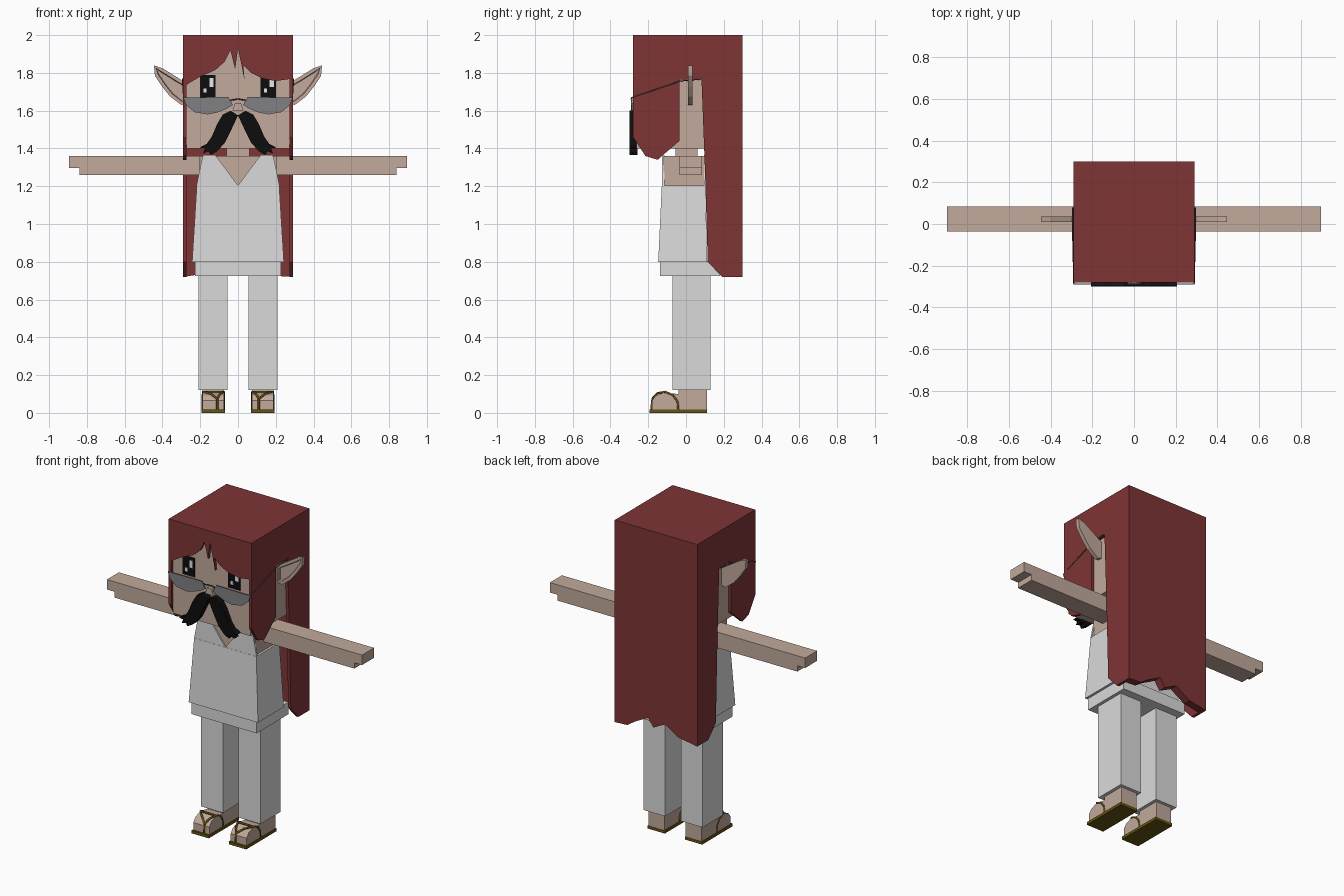
import bpy
import bmesh
from mathutils import Vector

cube = bpy.data.objects.get("Cube")
if cube:
    bpy.data.objects.remove(cube, do_unlink=True)


def material(name, r, g, b):
    m = bpy.data.materials.new(name)
    m.use_nodes = True
    m.diffuse_color = (r, g, b, 1)
    m.node_tree.nodes["Principled BSDF"].inputs["Base Color"].default_value = (r, g, b, 1)
    return m


SKIN = material("skin", .54, .40, .33)
HAIR = material("red_hair", .21, .035, .036)
CLOTH = material("white_cloth", .70, .70, .70)
BLACK = material("black", .004, .004, .004)
WHITE = material("eye_white", .9, .9, .9)
LENS = material("grey_lens", .22, .22, .23)
FRAME = material("dark_frame", .06, .06, .06)
SANDAL = material("sandal_brown", .13, .085, .006)
SIDES = (("left", 1), ("right", -1))


def finish(name, bm, mat):
    bmesh.ops.recalc_face_normals(bm, faces=bm.faces)
    me = bpy.data.meshes.new(name)
    bm.to_mesh(me)
    bm.free()
    me.materials.append(mat)
    ob = bpy.data.objects.new(name, me)
    bpy.context.collection.objects.link(ob)
    return ob


def prism(name, outline, axis, lo, hi, mat, s=1, recess=0):
    """Extrude an outline along x or y; s mirrors in x; recess insets the front."""
    bm = bmesh.new()

    def place(p, d):
        return (s * d, p[0], p[1]) if axis == "x" else (s * p[0], d, p[1])
    verts = [bm.verts.new(place(p, lo)) for p in outline]
    front = bm.faces.new(verts)
    back = [bm.verts.new(place(p, hi)) for p in outline]
    bm.faces.new(back[::-1])
    n = len(outline)
    for i in range(n):
        j = (i + 1) % n
        bm.faces.new((verts[j], verts[i], back[i], back[j]))
    bmesh.ops.recalc_face_normals(bm, faces=bm.faces)
    if recess:
        bmesh.ops.inset_region(bm, faces=[front], thickness=.018)
        bmesh.ops.inset_region(bm, faces=[front], thickness=.004, depth=-recess)
    return finish(name, bm, mat)


def box(name, x, y, z, mat, s=1):
    outline = [(x[0], z[0]), (x[1], z[0]), (x[1], z[1]), (x[0], z[1])]
    return prism(name, outline, "y", y[0], y[1], mat, s)


def tube(name, points, radius, mat, s=1):
    cu = bpy.data.curves.new(name, "CURVE")
    cu.dimensions = "3D"
    cu.bevel_depth = radius
    cu.bevel_resolution = 1
    sp = cu.splines.new("POLY")
    sp.points.add(len(points) - 1)
    for q, (x, y, z) in zip(sp.points, points):
        q.co = (s * x, y, z, 1)
    cu.use_fill_caps = True
    cu.materials.append(mat)
    ob = bpy.data.objects.new(name, cu)
    bpy.context.collection.objects.link(ob)


# Head, neck and nose
box("head", (-.272, .272), (-.262, .28), (1.4, 1.98), SKIN)
box("neck", (-.06, .06), (-.055, .06), (1.34, 1.42), SKIN)
prism("nose", [(-.03, 1.6), (.03, 1.6), (.015, 1.64), (-.015, 1.64)], "y", -.288, -.26, SKIN)

# Hair shell: crown, fringe, back and long sides
box("hair_top", (-.29, .29), (-.28, .3), (1.975, 2), HAIR)
prism("hair_fringe", [
    (-.29, 2), (-.29, 1.72), (-.26, 1.745), (-.2, 1.78), (-.12, 1.815), (-.07, 1.86),
    (-.04, 1.92), (-.015, 1.82), (0, 1.93), (.035, 1.76), (.028, 1.84), (.07, 1.8),
    (.13, 1.77), (.2, 1.757), (.29, 1.77), (.29, 2)], "y", -.28, -.255, HAIR)
prism("hair_back", [
    (-.29, 2), (-.29, .72), (-.16, .74), (-.065, .8), (.02, .757), (.055, .81),
    (.15, .76), (.2, .725), (.29, .72), (.29, 2)], "y", .25, .3, HAIR)
side_hair = [(-.28, 2), (-.28, 1.46), (-.215, 1.36), (-.15, 1.34), (-.035, 1.44),
             (-.035, 1.765), (.082, 1.765), (.1, 1.3), (.115, .8), (.19, .72), (.3, .72), (.3, 2)]

ear = [(.445, 1.84), (.44, 1.785), (.4, 1.725), (.36, 1.675), (.3, 1.63), (.265, 1.64),
       (.265, 1.74), (.32, 1.775), (.4, 1.825)]
lens = [(.29, 1.67), (.05, 1.672), (.028, 1.63), (.06, 1.61), (.11, 1.59), (.16, 1.58),
        (.23, 1.592), (.275, 1.63)]
whisker = [(0, 1.575), (.04, 1.6), (.08, 1.58), (.11, 1.53), (.14, 1.46), (.165, 1.425),
           (.205, 1.405), (.175, 1.4), (.185, 1.375), (.155, 1.385), (.145, 1.365),
           (.11, 1.385), (.07, 1.43), (.035, 1.5)]
arm = [(.2, 1.26), (.84, 1.26), (.84, 1.297), (.895, 1.297), (.895, 1.36), (.2, 1.36)]
foot = [(.11, .015), (-.18, .015), (-.18, .065), (-.16, .092), (-.12, .107), (-.04, .1),
        (-.04, .13), (.11, .13)]

for side, s in SIDES:
    prism(side + "_side_hair", side_hair, "x", .272, .29, HAIR, s)
    prism(side + "_ear", ear, "y", .01, .035, SKIN, s, recess=.01)

    # Spectacles
    prism(side + "_lens", lens, "y", -.29, -.284, LENS, s)
    tube(side + "_temple", [(.288, -.285, 1.67), (.294, -.03, 1.757), (.294, .08, 1.767)],
         .003, FRAME, s)
    # Moustache half
    prism(side + "_moustache", whisker, "y", -.3, -.258, BLACK, s)

    # Eye with two highlights, both lit from the same side
    cx = s * .16
    box(side + "_eye", (cx - .042, cx + .042), (-.267, -.26), (1.67, 1.79), BLACK)
    box(side + "_large_highlight", (cx + .008, cx + .031), (-.27, -.266), (1.725, 1.772), WHITE)
    box(side + "_small_highlight", (cx - .022, cx - .006), (-.27, -.266), (1.695, 1.718), WHITE)

    # Arm with stepped hand, trouser leg and foot
    prism(side + "_arm", arm, "y", -.035, .085, SKIN, s)
    box(side + "_trouser_leg", (.055, .208), (-.072, .13), (.12, .74), CLOTH, s)
    prism(side + "_foot", foot, "x", .075, .187, SKIN, s)

    # Sandal: sole, arched strap on each side, crossing strap and toe post
    box(side + "_sole", (.07, .192), (-.192, .112), (0, .018), SANDAL, s)
    for edge, x in (("inner", .076), ("outer", .186)):
        tube(side + "_" + edge + "_strap", [
            (x, -.04, .01), (x, -.045, .06), (x, -.07, .095), (x, -.11, .112),
            (x * .5 + .055, -.15, .104), (.11, -.178, .075)], .006, SANDAL, s)
    tube(side + "_cross_strap", [(.076, -.11, .112), (.186, -.11, .112)], .006, SANDAL, s)
    tube(side + "_toe_post", [(.11, -.178, .075), (.11, -.185, .01)], .006, SANDAL, s)

tube("spectacle_bridge", [(-.04, -.287, 1.655), (0, -.29, 1.662), (.04, -.287, 1.655)],
     .004, FRAME)

# Torso and the tapered shirt around it
box("torso", (-.205, .205), (-.118, .098), (.8, 1.36), SKIN)
bm = bmesh.new()
bmesh.ops.create_cube(bm, size=1)
for v in bm.verts:
    low = v.co.z < 0
    v.co = Vector((v.co.x * (.486 if low else .436),
                   (-.147 if low else -.128) if v.co.y < 0 else (.112 if low else .103),
                   .8 if low else 1.205))
finish("shirt_body", bm, CLOTH)
neckline = [(-.22, 1.2), (.22, 1.2), (.2, 1.3), (.185, 1.365), (.12, 1.365), (0, 1.2 + .004),
            (-.12, 1.365), (-.185, 1.365), (-.2, 1.3)]
prism("shirt_front", neckline, "y", -.127, -.115, CLOTH)
prism("shirt_back", neckline, "y", .095, .104, CLOTH)
box("shirt_hem", (-.228, .228), (-.138, .18), (.725, .802), CLOTH)
